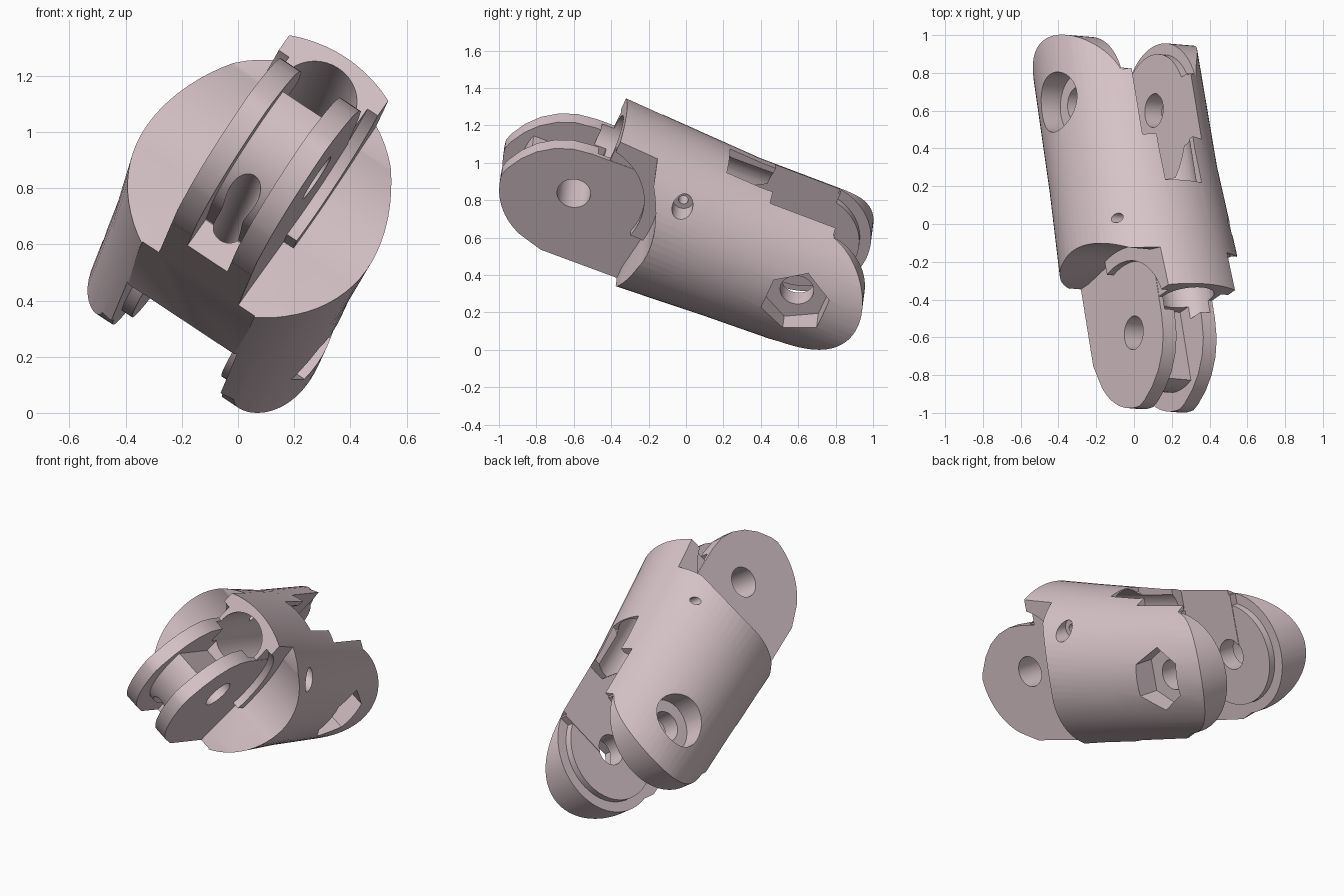
import bpy, bmesh, math
from mathutils import Matrix, Vector

old = bpy.data.objects.get("Cube")
if old:
    bpy.data.objects.remove(old, do_unlink=True)

# Working frame: x = hinge axis, y = length, z = up; front hinge at the origin
REAR = 1.296


def make(name, bm):
    bmesh.ops.recalc_face_normals(bm, faces=bm.faces)
    me = bpy.data.meshes.new(name)
    bm.to_mesh(me)
    bm.free()
    ob = bpy.data.objects.new(name, me)
    bpy.context.collection.objects.link(ob)
    return ob


def loft(rings, name="cutter"):
    """Solid through a list of matching point rings."""
    bm = bmesh.new()
    vs = [[bm.verts.new(p) for p in ring] for ring in rings]
    n = len(vs[0])
    for a, b in zip(vs, vs[1:]):
        for i in range(n):
            j = (i + 1) % n
            bm.faces.new((a[i], a[j], b[j], b[i]))
    bm.faces.new(vs[0])
    bm.faces.new(vs[-1])
    return make(name, bm)


def prism(outline, h0, h1):
    """Side outline (length, up) extruded along the hinge axis."""
    return loft([[(h, l, u) for l, u in outline] for h in (h0, h1)])


def arc(l, u, r, a0=0, a1=360, n=48):
    full = a1 - a0 == 360
    steps = n if full else n + 1
    angles = [math.radians(a0 + (a1 - a0) * i / n) for i in range(steps)]
    return [(l + r * math.cos(a), u + r * math.sin(a)) for a in angles]


def disc(l, u, r, h0, h1, n=48, turn=0):
    return prism(arc(l, u, r, turn, turn + 360, n), h0, h1)


def ring(l, u, r, n=40):
    return [(x, l, z) for x, z in arc(0, u, r, n=n)]


def combine(ob, tool, op="DIFFERENCE"):
    tool.hide_render = True
    mod = ob.modifiers.new(op, "BOOLEAN")
    mod.operation, mod.object, mod.solver = op, tool, "EXACT"
    bpy.context.view_layer.objects.active = ob
    bpy.ops.object.modifier_apply(modifier=mod.name)
    bpy.data.objects.remove(tool, do_unlink=True)


# Tapered round shell: length, centre height, radius
sections = [(0.1, 0, 0.485), (0.4, -0.01, 0.472), (0.9, -0.02, 0.448), (1.8, -0.015, 0.437)]
body = loft([ring(*s, n=72) for s in sections], "finger_segment")

# Flat underside and rounded rear end
combine(body, prism([(-1, -1), (1, -1), (1, -0.41), (-1, -0.41)], -0.24, 0.24))
rear_profile = [(0, -0.6), (1.1, -0.6), (1.2, -0.42)]
rear_profile += arc(REAR, 0, 0.36, -85, 80) + [(1.36, 0.6), (0, 0.6)]
combine(body, prism(rear_profile, -1, 1), "INTERSECT")

# Stepped clearance beside the front fork
lower_edge = [(-0.7, -0.9), (0.41, -0.9), (0.41, -0.33)]
outer_cut = lower_edge + arc(-0.1, 0, 0.55, -20, 36) + [(0.32, 0.42), (0.32, 0.9), (-0.7, 0.9)]
inner_cut = lower_edge + [(0.44, -0.1)] + arc(0, 0, 0.38, -15, 90) + [(0, 0.9), (-0.7, 0.9)]
for s in (-1, 1):
    combine(body, prism(outer_cut, s * 0.212, s * 0.9))
    combine(body, prism(inner_cut, s * 0.168, s * 0.9))

# Front fork: block, gap between the plates, and rounded web
fork = [(0.5, -0.409), (-0.03, -0.409)]
fork += arc(0, 0, 0.4, 245, 187, 14)
fork += [(-0.385, 0), (-0.34, 0.09), (-0.28, 0.165), (-0.2, 0.225),
         (-0.11, 0.262), (0, 0.275), (0.5, 0.275)]
combine(body, prism(fork, -0.17, 0.17), "UNION")
combine(body, prism([(-0.8, -0.8), (0.2, -0.8), (0.2, -0.29), (0.1, -0.18),
                     (0.1, 0.8), (-0.8, 0.8)], -0.085, 0.085))
web = [(0.3, 0.09), (0.3, -0.28)] + arc(0, 0, 0.3, 275, 162.5, 24)
combine(body, prism(web, -0.1, 0.1), "UNION")

# Lengthwise cord channels
combine(body, loft([ring(0.03, 0.29, 0.145), ring(1.1, 0.29, 0.145)]))
combine(body, loft([ring(-0.6, -0.26, 0.055), ring(1.1, -0.28, 0.055)]))

# Rear slot, widened around the tips and below, with a narrow notch ahead
combine(body, prism([(0.83, -0.9), (2, -0.9), (2, 0.9), (0.98, 0.9),
                     (0.98, 0.28), (0.83, 0.2)], -0.188, 0.188))
combine(body, prism([(0.828, -0.9), (2, -0.9), (2, 0.9), (1.37, 0.9),
                     (1.37, 0), (0.828, -0.1)], -0.234, 0.234))
combine(body, prism([(0.71, 0.9), (0.71, 0.4), (0.9, 0.22), (1.1, 0.22),
                     (1.1, 0.9)], -0.115, 0.115))

# Raised round bosses on the inner faces of the ears
for s in (-1, 1):
    combine(body, disc(REAR, 0, 0.3, s * 0.191, s * 0.26), "UNION")

# Hinge holes, round and hexagonal recesses, and cross pin hole
combine(body, disc(0, 0, 0.09, -0.6, 0.6))
combine(body, disc(REAR, 0, 0.09, -0.8, 0.8))
combine(body, disc(REAR, 0, 0.16, -0.8, -0.3))
combine(body, disc(REAR, 0, 0.185, 0.3, 0.8, 6, 30))
combine(body, disc(0.53, 0.28, 0.026, -0.8, 0.8, 24))
combine(body, disc(0.53, 0.28, 0.055, 0.29, 0.8, 24))

# Tilt into the resting pose
length = Vector((-0.148, 0.927, -0.343)).normalized()
hinge = Vector((0.83, -0.07, -0.55))
hinge = (hinge - length * hinge.dot(length)).normalized()
up = hinge.cross(length)
pose = Matrix((hinge, length, up)).transposed().to_4x4()
body.data.transform(Matrix.Translation((0.14, -0.588, 0.935)) @ pose)

# Rest exactly on the floor
floor = min(v.co.z for v in body.data.vertices)
body.data.transform(Matrix.Translation((0, 0, -floor)))

# Colour and shading
mat = bpy.data.materials.new("pale_pink")
mat.use_nodes = True
pink = (0.68, 0.55, 0.58, 1)
mat.diffuse_color = pink
mat.node_tree.nodes["Principled BSDF"].inputs["Base Color"].default_value = pink
body.data.materials.clear()
body.data.materials.append(mat)
for p in body.data.polygons:
    p.material_index = 0
bpy.ops.object.select_all(action="DESELECT")
body.select_set(True)
bpy.context.view_layer.objects.active = body
bpy.ops.object.shade_smooth_by_angle(angle=math.radians(30))
